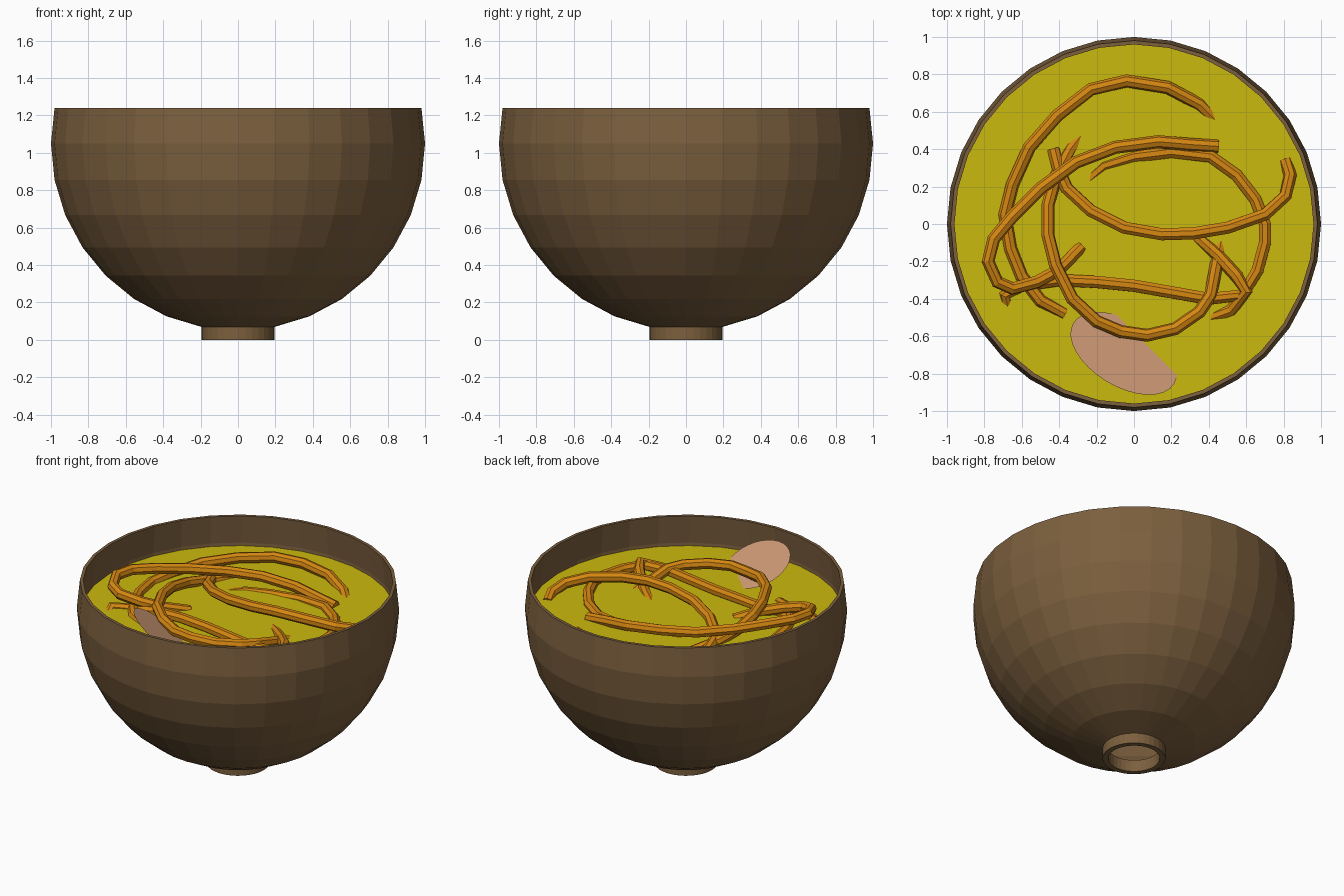
import bpy, bmesh
from math import sin, cos, pi, radians

if "Cube" in bpy.data.objects:
    bpy.data.objects.remove(bpy.data.objects["Cube"])

SIDES = 32
SOUP_Z = 1.03


def material(name, rgb):
    m = bpy.data.materials.new(name)
    m.diffuse_color = (*rgb, 1)
    m.use_nodes = True
    m.node_tree.nodes["Principled BSDF"].inputs["Base Color"].default_value = m.diffuse_color
    return m


BROWN = material("bowl_brown", (0.20, 0.115, 0.048))
YELLOW = material("broth_yellow", (0.60, 0.49, 0.004))
ORANGE = material("noodle_orange", (0.66, 0.24, 0.006))
PINK = material("meat_pink", (0.66, 0.34, 0.19))


def add_object(name, bm, mat):
    mesh = bpy.data.meshes.new(name)
    bm.to_mesh(mesh)
    bm.free()
    mesh.materials.append(mat)
    ob = bpy.data.objects.new(name, mesh)
    bpy.context.collection.objects.link(ob)
    return ob


def lathe(name, profile, mat):
    """Revolve (radius, z) points; going up the profile faces outward."""
    bm = bmesh.new()
    rings = [[bm.verts.new((r * cos(2 * pi * i / SIDES), r * sin(2 * pi * i / SIDES), z))
              for i in range(SIDES)] for r, z in profile]
    for a, b in zip(rings, rings[1:]):
        for i in range(SIDES):
            j = (i + 1) % SIDES
            bm.faces.new((a[i], a[j], b[j], b[i]))
    return add_object(name, bm, mat)


def disc(name, points, mat):
    bm = bmesh.new()
    bm.faces.new([bm.verts.new(p) for p in points])
    return add_object(name, bm, mat)


# Bowl: sphere cut above the equator, with a thin rim and inner wall
angles = [radians(-78.75 + 11.25 * k) for k in range(9)]
outer = [(cos(a), 1.05 + sin(a)) for a in angles[:-1]] + [(cos(angles[-1]), 1.24)]
outer[-2] = (1.0, 1.05)
inner = [(0.96, 1.24), (0.977, 1.05), (0.958, 0.86)]
lathe("bowl", outer + inner, BROWN)

# Foot ring
lathe("bowl_foot", [(0.16, 0.08), (0.16, 0), (0.195, 0), (0.195, 0.075)], BROWN)

# Broth surface
disc("broth", [(0.975 * cos(2 * pi * i / SIDES), 0.975 * sin(2 * pi * i / SIDES), SOUP_Z)
               for i in range(SIDES)], YELLOW)

# Tilted oval meat slice, partly sunk in the broth
tilt = radians(-31)
slice_points = []
for i in range(SIDES):
    t = 2 * pi * i / SIDES
    u, v = 0.315 * cos(t), 0.176 * sin(t)
    x = -0.055 + u * cos(tilt) - v * sin(tilt)
    y = -0.692 + u * sin(tilt) + v * cos(tilt)
    slice_points.append((x, y, SOUP_Z + 0.46 * (-0.58 - x - y)))
disc("meat_slice", slice_points, PINK)


def noodle(name, points):
    """Faceted round tube along a path."""
    cu = bpy.data.curves.new(name + "_path", 'CURVE')
    cu.dimensions = '3D'
    cu.bevel_depth = 0.035
    cu.bevel_resolution = 2
    cu.use_fill_caps = True
    sp = cu.splines.new('POLY')
    sp.points.add(len(points) - 1)
    for p, co in zip(sp.points, points):
        p.co = (*co, 1)
    sp.use_smooth = False
    tmp = bpy.data.objects.new(name + "_path", cu)
    bpy.context.collection.objects.link(tmp)
    dg = bpy.context.evaluated_depsgraph_get()
    mesh = bpy.data.meshes.new_from_object(tmp.evaluated_get(dg))
    bpy.data.objects.remove(tmp)
    mesh.materials.clear()
    mesh.materials.append(ORANGE)
    ob = bpy.data.objects.new(name, mesh)
    bpy.context.collection.objects.link(ob)


# Noodles
noodle("noodle_outer_arc", [
    (.48, .51, .98), (.35, .64, 1.02), (.18, .73, 1.05), (-.04, .765, 1.06),
    (-.23, .72, 1.07), (-.41, .58, 1.07), (-.56, .41, 1.06), (-.65, .21, 1.04),
    (-.69, .05, 1.03), (-.66, -.13, 1.03), (-.6, -.28, 1.03), (-.5, -.41, 1.03),
    (-.37, -.48, 1.01)])
noodle("noodle_left_loop", [
    (.45, .415, 1.03), (.3, .425, 1.05), (.13, .44, 1.07), (-.1, .41, 1.09),
    (-.31, .33, 1.1), (-.5, .19, 1.12), (-.65, .04, 1.14), (-.75, -.08, 1.15),
    (-.78, -.2, 1.15), (-.73, -.31, 1.13), (-.65, -.345, 1.11), (-.52, -.31, 1.08),
    (-.4, -.245, 1.05), (-.28, -.12, 1.01)])
noodle("noodle_right_loop", [
    (-.67, -.47, .98), (-.69, -.38, 1.02), (-.6, -.33, 1.02), (-.4, -.3, 1.04),
    (-.2, -.31, 1.05), (0, -.33, 1.05), (.2, -.365, 1.05), (.4, -.4, 1.05),
    (.58, -.38, 1.05), (.66, -.25, 1.05), (.7, -.1, 1.05), (.7, 0, 1.05),
    (.65, .13, 1.04), (.55, .26, 1.03), (.41, .36, 1.03), (.2, .385, 1.02),
    (0, .36, 1.01), (-.16, .31, 1.005), (-.31, .18, .99)])
noodle("noodle_middle", [
    (.81, .34, 1.01), (.835, .26, 1.04), (.81, .15, 1.07), (.7, .05, 1.1),
    (.5, -.02, 1.13), (.32, -.05, 1.14), (.15, -.055, 1.13), (-.05, -.02, 1.11),
    (-.23, .07, 1.08), (-.36, .19, 1.05), (-.4, .28, 1.04), (-.43, .4, 1.02)])
noodle("noodle_lower_loop", [
    (-.23, .54, .98), (-.34, .4, 1.01), (-.42, .25, 1.04), (-.46, .1, 1.07),
    (-.46, -.06, 1.1), (-.42, -.22, 1.12), (-.33, -.4, 1.13), (-.2, -.52, 1.12),
    (-.07, -.575, 1.1), (.07, -.595, 1.1), (.22, -.56, 1.09), (.35, -.47, 1.08),
    (.41, -.38, 1.07), (.44, -.22, 1.03), (.475, -.04, .98)])
noodle("noodle_short", [
    (.2, .04, .98), (.35, -.08, 1.01), (.45, -.17, 1.03), (.55, -.28, 1.06),
    (.6, -.36, 1.07), (.52, -.46, 1.02), (.33, -.53, .98)])
